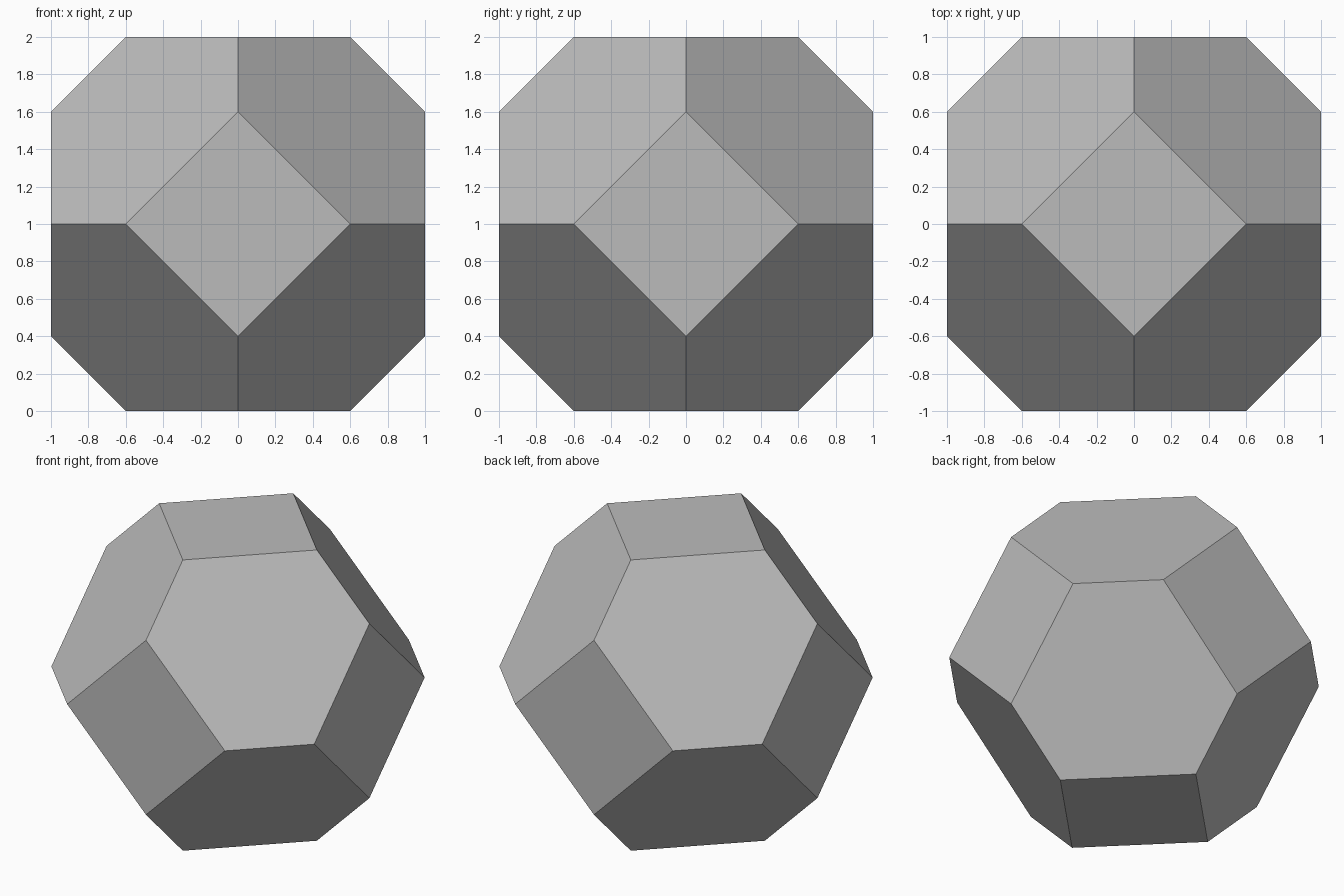
import bpy, bmesh
from math import radians
from mathutils import Vector

cube = bpy.data.objects.get("Cube")
if cube:
    bpy.data.objects.remove(cube, do_unlink=True)

HALF = 1.0     # centre to each square face
TIP = 1.6      # centre to each tip of the uncut octahedron
CENTRE = Vector((0, 0, HALF))

# Octahedron, from the six tips
bm = bmesh.new()
axes = [Vector((1, 0, 0)), Vector((0, 1, 0)), Vector((0, 0, 1))]
directions = [sign * axis for axis in axes for sign in (1, -1)]
for d in directions:
    bm.verts.new(CENTRE + d * TIP)
bmesh.ops.convex_hull(bm, input=bm.verts[:])

# Cut off each tip and cap it with a square
for d in directions:
    cut = bmesh.ops.bisect_plane(
        bm, geom=bm.verts[:] + bm.edges[:] + bm.faces[:],
        plane_co=CENTRE + d * HALF, plane_no=d, clear_outer=True)
    rim = [e for e in cut["geom_cut"] if isinstance(e, bmesh.types.BMEdge)]
    bmesh.ops.contextual_create(bm, geom=rim)

bmesh.ops.dissolve_limit(bm, angle_limit=radians(1),
                         verts=bm.verts[:], edges=bm.edges[:])
bmesh.ops.recalc_face_normals(bm, faces=bm.faces[:])

mesh = bpy.data.meshes.new("truncated_octahedron")
bm.to_mesh(mesh)
bm.free()
solid = bpy.data.objects.new("truncated_octahedron", mesh)
bpy.context.collection.objects.link(solid)

# Plain grey
grey = bpy.data.materials.new("grey")
grey.use_nodes = True
colour = (0.5, 0.5, 0.5, 1)
grey.diffuse_color = colour
grey.node_tree.nodes["Principled BSDF"].inputs["Base Color"].default_value = colour
mesh.materials.append(grey)
